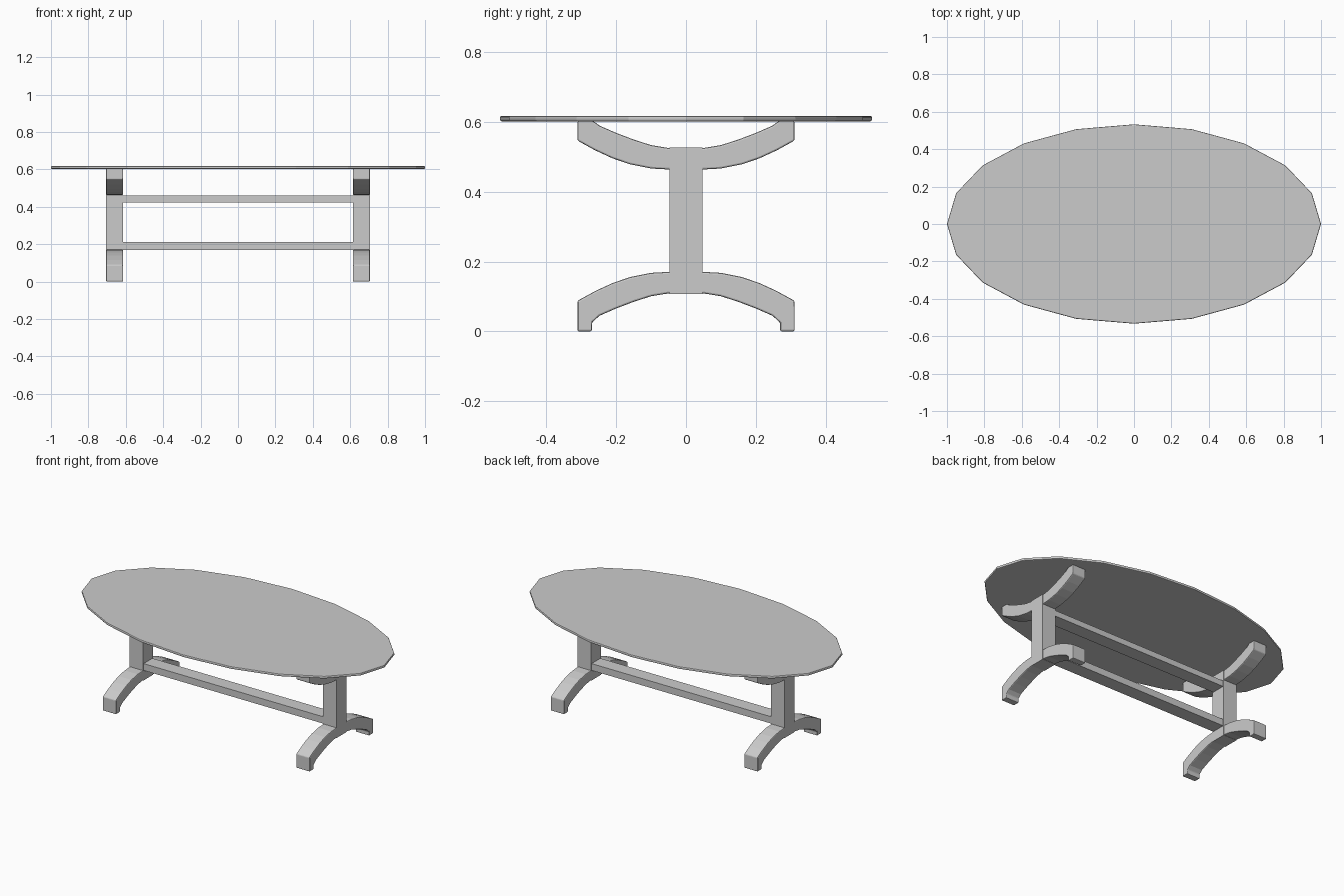
import bpy, bmesh, math

if "Cube" in bpy.data.objects:
    bpy.data.objects.remove(bpy.data.objects["Cube"])


def make_object(name, bm, bevel=0.0):
    bmesh.ops.recalc_face_normals(bm, faces=bm.faces)
    mesh = bpy.data.meshes.new(name)
    bm.to_mesh(mesh)
    bm.free()
    obj = bpy.data.objects.new(name, mesh)
    bpy.context.collection.objects.link(obj)
    if bevel:
        mod = obj.modifiers.new("soft_edges", 'BEVEL')
        mod.width = bevel
        mod.segments = 2
        mod.limit_method = 'ANGLE'
        mod.angle_limit = math.radians(40)
    return obj


def box(name, x0, x1, y0, y1, z0, z1):
    bm = bmesh.new()
    bmesh.ops.create_cube(bm, size=1)
    for v in bm.verts:
        v.co.x = x0 + (v.co.x + 0.5) * (x1 - x0)
        v.co.y = y0 + (v.co.y + 0.5) * (y1 - y0)
        v.co.z = z0 + (v.co.z + 0.5) * (z1 - z0)
    return make_object(name, bm)


def arch(name, cx, width, outer, inner, flip=None):
    """Extrude a symmetric arch (half outlines in y, z) along x."""
    def full(half):
        return half[::-1] + [(-y, z) for y, z in half]
    pairs = list(zip(full(outer), full(inner)))
    bm = bmesh.new()
    rows = []
    for pair in pairs:
        row = []
        for x in (cx - width / 2, cx + width / 2):
            for y, z in pair:
                row.append(bm.verts.new((x, y, flip - z if flip else z)))
        rows.append(row)          # outer left, inner left, outer right, inner right
    loop = (0, 1, 3, 2)
    for a, b in zip(rows, rows[1:]):
        for i in range(4):
            p, q = loop[i], loop[(i + 1) % 4]
            bm.faces.new((a[p], a[q], b[q], b[p]))
    for row in (rows[0], rows[-1]):
        bm.faces.new([row[i] for i in loop])
    return make_object(name, bm, 0.005)


# Oval top with 20 sides and a rounded rim
bm = bmesh.new()
bmesh.ops.create_cone(bm, cap_ends=True, segments=20, radius1=1, radius2=1, depth=0.016)
for v in bm.verts:
    a = round(math.atan2(v.co.y, v.co.x) / (math.pi / 10)) * math.pi / 10
    v.co = (math.cos(a), 0.533 * math.sin(a), v.co.z + 0.61)
make_object("table_top", bm, 0.005)

# Half outlines of the curved feet, from the middle outwards
outer = [(0.045, 0.171), (0.10, 0.168), (0.16, 0.156), (0.21, 0.139),
         (0.26, 0.116), (0.311, 0.088)]
inner = [(0.045, 0.110), (0.10, 0.101), (0.15, 0.085), (0.20, 0.066),
         (0.248, 0.045), (0.270, 0.025)]

# End frames: post, arched foot and mirrored arched bracket
for side, s in (("left", -1), ("right", 1)):
    cx = 0.66 * s
    box(side + "_post", cx - 0.046, cx + 0.046, -0.048, 0.048, 0.108, 0.527)
    arch(side + "_foot", cx, 0.091,
         outer + [(0.311, 0.0)], inner + [(0.270, 0.0)])
    arch(side + "_bracket", cx, 0.091,
         outer + [(0.311, 0.031)], inner[:-1] + [(0.260, 0.036), (0.270, 0.031)], 0.635)

# Long rails joining the posts
box("lower_rail", -0.63, 0.63, -0.043, 0.043, 0.17, 0.212)
box("upper_rail", -0.63, 0.63, -0.043, 0.043, 0.424, 0.46)
